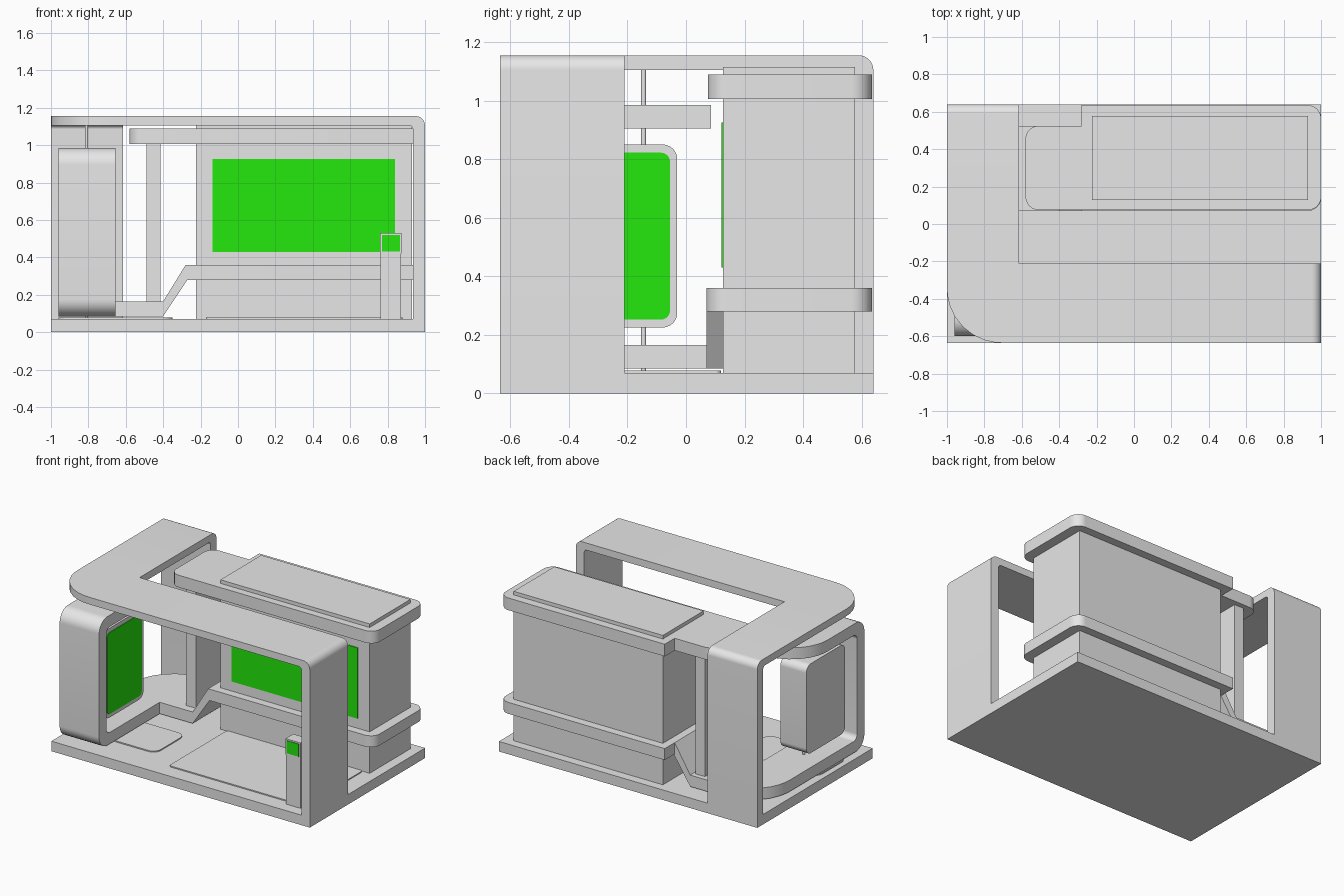
import bpy
import bmesh
import math
from mathutils import Vector

cube = bpy.data.objects.get("Cube")
if cube:
    bpy.data.objects.remove(cube, do_unlink=True)


def material(name, color):
    m = bpy.data.materials.new(name)
    m.use_nodes = True
    m.diffuse_color = color
    m.node_tree.nodes["Principled BSDF"].inputs["Base Color"].default_value = color
    return m


GREY = material("light grey", (0.8, 0.8, 0.8, 1))
GREEN = material("screen green", (0.018, 0.8, 0.004, 1))


def rounded(points, steps=8):
    """Outline from (a, b) or (a, b, radius) corners, with arcs at the radii."""
    out = []
    for i, p in enumerate(points):
        c = Vector(p[:2])
        if len(p) == 2:
            out.append(c)
            continue
        r = p[2]
        a = (Vector(points[i - 1][:2]) - c).normalized()
        b = (Vector(points[(i + 1) % len(points)][:2]) - c).normalized()
        half = a.angle(b) / 2
        centre = c + (a + b).normalized() * (r / math.sin(half))
        reach = r / math.tan(half)
        start, end = c + a * reach - centre, c + b * reach - centre
        for k in range(steps + 1):
            out.append(centre + start.lerp(end, k / steps).normalized() * r)
    return out


def prism(name, points, axis, lo, hi, mat=GREY):
    """Extrude an outline along x, y or z."""
    place = {"x": lambda p, h: (h, p.x, p.y),
             "y": lambda p, h: (p.x, h, p.y),
             "z": lambda p, h: (p.x, p.y, h)}[axis]
    outline = rounded(points)
    bm = bmesh.new()
    low = [bm.verts.new(place(p, lo)) for p in outline]
    high = [bm.verts.new(place(p, hi)) for p in outline]
    bm.faces.new(low)
    bm.faces.new(high)
    for i in range(len(low)):
        j = (i + 1) % len(low)
        bm.faces.new((low[i], low[j], high[j], high[i]))
    bmesh.ops.recalc_face_normals(bm, faces=bm.faces)
    mesh = bpy.data.meshes.new(name)
    bm.to_mesh(mesh)
    bm.free()
    mesh.materials.append(mat)
    ob = bpy.data.objects.new(name, mesh)
    bpy.context.collection.objects.link(ob)
    bpy.ops.object.select_all(action="DESELECT")
    ob.select_set(True)
    bpy.context.view_layer.objects.active = ob
    bpy.ops.object.shade_smooth_by_angle(angle=math.radians(30))
    return ob


def rect(a0, a1, b0, b1, r=0):
    corners = [(a0, b0), (a1, b0), (a1, b1), (a0, b1)]
    return [c + (r,) for c in corners] if r else corners


def box(name, x, y, z, mat=GREY):
    return prism(name, rect(*x, *y), "z", *z, mat)


# Floor and thin floor mats
box("floor", (-1, 1), (-0.635, 0.64), (0, 0.07))
prism("large_mat", rect(-0.17, 0.88, -0.52, 0.12, 0.02), "z", 0.07, 0.078)
prism("small_mat", rect(-0.96, -0.35, -0.41, -0.08, 0.06), "z", 0.07, 0.078)


# Canopy: two folded strips meeting at a rounded corner
def folded_strip(start, end):
    inner = end - 0.065
    return [(start, 1.105), (inner, 1.105, 0.02), (inner, 0.07), (end, 0.07),
            (end, 1.155, 0.05), (start, 1.155)]


prism("front_canopy", folded_strip(-0.615, 1), "y", -0.635, -0.21)
prism("side_canopy", folded_strip(-0.21, 0.64), "x", -1, -0.615)
prism("corner_canopy", [(-1, -0.635, 0.29), (-0.615, -0.635),
                        (-0.615, -0.21), (-1, -0.21)], "z", 1.105, 1.155)

# Main room with its large screen
box("room", (-0.225, 0.93), (0.127, 0.577), (0.07, 1.115))
box("wall_screen", (-0.135, 0.84), (0.121, 0.129), (0.43, 0.925), GREEN)

# Upper band around the room, held up by a fin
prism("upper_band", [(-0.58, 0.075, 0.07), (1, 0.075, 0.07), (1, 0.635, 0.07),
                     (-0.28, 0.635), (-0.28, 0.525), (-0.58, 0.525, 0.07)],
      "z", 1.005, 1.09)
box("support_fin", (-0.49, -0.415), (0.127, 0.49), (0.165, 1.005))

# Lower band: high shelf, ramp, low platform
prism("lower_band", [(-0.28, 0.07), (1, 0.07, 0.07), (1, 0.635, 0.07),
                     (-0.28, 0.635)], "z", 0.28, 0.36)
prism("ramp", [(-0.4, 0.085), (-0.27, 0.28), (-0.28, 0.36), (-0.4, 0.165)],
      "y", 0.07, 0.525)
prism("low_platform", [(-0.655, -0.2), (-0.655, 0.07), (-0.4, 0.07), (-0.4, 0.525),
                       (-0.96, 0.525, 0.3), (-0.96, -0.2)], "z", 0.085, 0.165)

# Ribbon frame rising at the front and folding back over the panel
prism("ribbon_frame", [(-0.2, 0.085), (-0.6, 0.085, 0.09), (-0.6, 0.985, 0.09),
                       (-0.2, 0.985), (-0.2, 0.905), (-0.52, 0.905, 0.04),
                       (-0.52, 0.165, 0.04), (-0.2, 0.165)], "x", -0.96, -0.655)
prism("ribbon_top", [(-0.96, -0.2), (-0.655, -0.2), (-0.655, 0.085),
                     (-0.96, 0.085, 0.28)], "z", 0.905, 0.985)

# Hanging display panel on thin poles
prism("display_panel", rect(-0.46, -0.03, 0.225, 0.85, 0.05), "x", -0.91, -0.71)
prism("display_screen", rect(-0.435, -0.055, 0.252, 0.822, 0.03),
      "x", -0.712, -0.706, GREEN)
for side, y in (("back", -0.145), ("front", -0.345)):
    prism(side + "_pole", rect(-0.818, -0.802, y - 0.008, y + 0.008, 0.007),
          "z", 0.07, 1.105)

# Small kiosk with a screen in its head
box("kiosk_post", (0.762, 0.872), (-0.555, -0.48), (0.07, 0.42))
box("kiosk_head", (0.76, 0.875), (-0.56, -0.475), (0.42, 0.53))
box("kiosk_screen", (0.77, 0.865), (-0.564, -0.558), (0.432, 0.52), GREEN)
